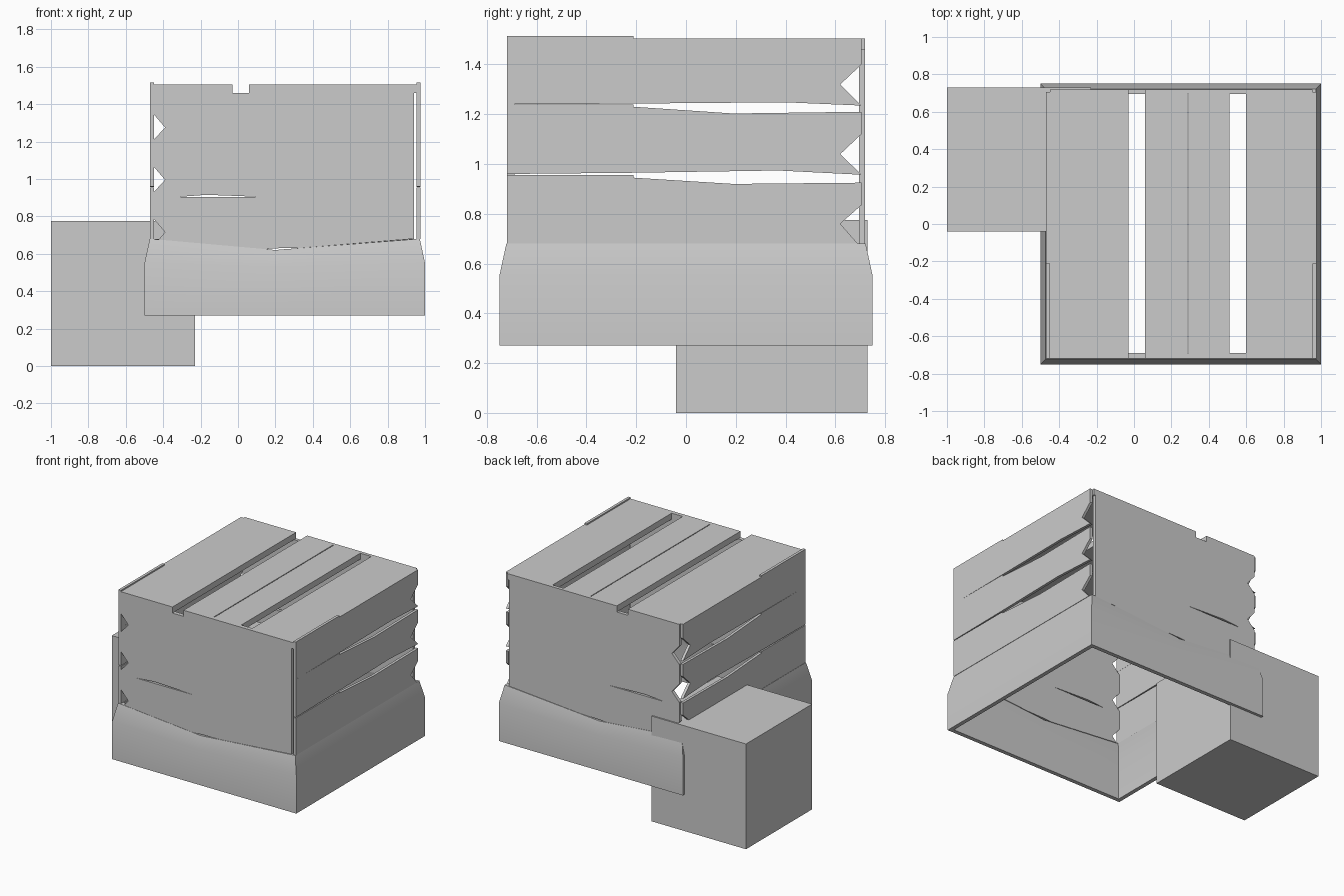
import bpy, bmesh
from mathutils import Vector

if "Cube" in bpy.data.objects:
    bpy.data.objects.remove(bpy.data.objects["Cube"])


def finish(name, bm):
    bmesh.ops.recalc_face_normals(bm, faces=bm.faces)
    mesh = bpy.data.meshes.new(name)
    bm.to_mesh(mesh)
    bm.free()
    ob = bpy.data.objects.new(name, mesh)
    bpy.context.collection.objects.link(ob)
    return ob


def box(name, x, y, z):
    bm = bmesh.new()
    bmesh.ops.create_cube(bm, size=1)
    for v in bm.verts:
        v.co = [r[0] + (c + 0.5) * (r[1] - r[0]) for r, c in zip((x, y, z), v.co)]
    return finish(name, bm)


def board(name, outline, axis, start, end):
    """Upright board: outline is (along, z), extruded along axis from start to end."""
    def place(u, d, z):
        return (u, d, z) if axis == 'y' else (d, u, z)
    bm = bmesh.new()
    face = bm.faces.new([bm.verts.new(place(u, start, z)) for u, z in outline])
    ext = bmesh.ops.extrude_face_region(bm, geom=[face])
    verts = [g for g in ext['geom'] if isinstance(g, bmesh.types.BMVert)]
    bmesh.ops.translate(bm, verts=verts, vec=Vector(place(0, end - start, 0)))
    return finish(name, bm)


# Small solid box tucked into the rear left corner
box("corner_box", (-1, -0.23), (-0.04, 0.73), (0, 0.775))

# Front and back walls, each two boards with a crack between them
lower = [(-0.45, 0.903), (-0.45, 0.785), (-0.39, 0.715), (-0.425, 0.675),
         (0.14, 0.625), (0.2, 0.629), (0.35, 0.632), (0.94, 0.68), (0.94, 0.903)]
upper = [(-0.45, 0.903), (-0.33, 0.903), (-0.17, 0.915), (0.02, 0.908),
         (0.13, 0.903), (0.94, 0.903), (0.94, 1.46), (0.955, 1.46), (0.955, 1.505),
         (0.06, 1.505), (0.06, 1.46), (-0.03, 1.46), (-0.03, 1.505), (-0.45, 1.505),
         (-0.45, 1.345), (-0.39, 1.275), (-0.45, 1.21),
         (-0.45, 1.065), (-0.39, 0.995), (-0.45, 0.93)]
for side, y0, y1 in (("front", -0.72, -0.69), ("back", 0.695, 0.72)):
    board(side + "_lower_board", lower, 'y', y0, y1)
    board(side + "_upper_board", upper, 'y', y0, y1)

# Side walls, three warped planks each with a notch at the rear end
planks = [
    [(-0.72, 0.68), (0.69, 0.68), (0.62, 0.76), (0.705, 0.835), (0.705, 0.925),
     (0.19, 0.92), (-0.21, 0.945), (-0.21, 0.955), (-0.72, 0.955)],
    [(-0.72, 0.96), (-0.21, 0.965), (0.37, 0.974), (0.705, 0.957), (0.62, 1.04),
     (0.705, 1.12), (0.705, 1.21), (0.19, 1.203), (-0.21, 1.23), (-0.21, 1.24),
     (-0.72, 1.24)],
    [(-0.72, 1.24), (-0.21, 1.243), (0.4, 1.248), (0.705, 1.235), (0.62, 1.32),
     (0.705, 1.4), (0.705, 1.505), (-0.21, 1.505), (-0.21, 1.515), (-0.72, 1.515)],
]
for side, x0, x1 in (("left", -0.47, -0.45), ("right", 0.955, 0.975)):
    for i, outline in enumerate(planks):
        board(f"{side}_plank_{i + 1}", outline, 'x', x0, x1)

# Lid slats with open gaps
for i, xr in enumerate([(-0.45, -0.03), (0.06, 0.286), (0.292, 0.51), (0.6, 0.955)]):
    box(f"lid_slat_{i + 1}", xr, (-0.69, 0.695), (1.46, 1.505))

# Flared skirt around the base: hollow ring, top edge sags at front and back
bm = bmesh.new()
levels = [(0, 0.27, 0.27), (0, 0.55, 0.53), (0.028, 0.68, 0.62),
          (0.055, 0.68, 0.62), (0.03, 0.55, 0.53), (0.03, 0.27, 0.27)]
rings = []
for d, z, zm in levels:
    l, r, f = -0.5 + d, 1 - d, 0.75 - d
    pts = [(l, -f, z), (0.2, -f, zm), (r, -f, z), (r, f, z), (0.2, f, zm), (l, f, z)]
    rings.append([bm.verts.new(p) for p in pts])
for k, a in enumerate(rings):
    b = rings[(k + 1) % len(rings)]
    for j in range(6):
        n = (j + 1) % 6
        bm.faces.new((a[j], a[n], b[n], b[j]))
skirt = finish("base_skirt", bm)
bpy.ops.object.select_all(action='DESELECT')
bpy.context.view_layer.objects.active = skirt
skirt.select_set(True)
bpy.ops.object.shade_smooth_by_angle()
